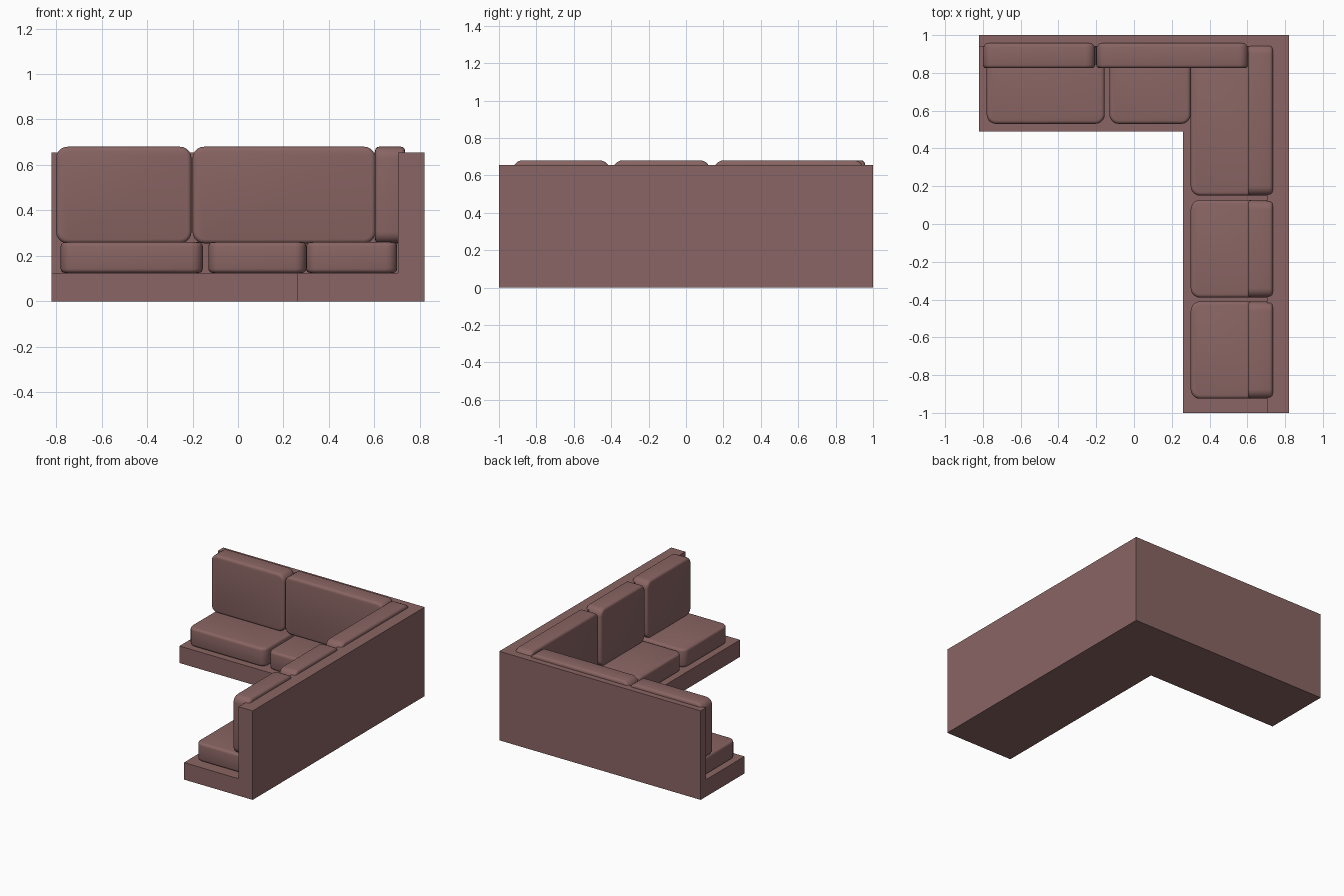
import bpy, bmesh
from mathutils import Vector

if "Cube" in bpy.data.objects:
    bpy.data.objects.remove(bpy.data.objects["Cube"])

mat = bpy.data.materials.new("upholstery")
mat.diffuse_color = (0.25, 0.13, 0.125, 1)
mat.use_nodes = True
mat.node_tree.nodes["Principled BSDF"].inputs["Base Color"].default_value = mat.diffuse_color


def finish(name, bm):
    bmesh.ops.recalc_face_normals(bm, faces=bm.faces)
    me = bpy.data.meshes.new(name)
    bm.to_mesh(me)
    bm.free()
    ob = bpy.data.objects.new(name, me)
    bpy.context.collection.objects.link(ob)
    me.materials.append(mat)
    return ob


def prism(name, outline, z0, z1):
    bm = bmesh.new()
    face = bm.faces.new([bm.verts.new((x, y, z0)) for x, y in outline])
    top = bmesh.ops.extrude_face_region(bm, geom=[face], use_keep_orig=True)
    verts = [g for g in top["geom"] if isinstance(g, bmesh.types.BMVert)]
    bmesh.ops.translate(bm, verts=verts, vec=(0, 0, z1 - z0))
    return finish(name, bm)


def cushion(name, lo, hi, axis, corner=0.05, edge=0.018):
    """Box with large corners around one axis and a softer small rim."""
    lo, hi = Vector(lo), Vector(hi)
    bm = bmesh.new()
    bmesh.ops.create_cube(bm, size=1)
    for v in bm.verts:
        v.co = Vector([(lo[i] + hi[i]) / 2 + v.co[i] * (hi[i] - lo[i]) for i in range(3)])
    along = [e for e in bm.edges
             if abs((e.verts[0].co - e.verts[1].co)[axis]) > 1e-4]
    bmesh.ops.bevel(bm, geom=along, offset=corner, segments=5, profile=0.5, affect='EDGES')
    # rims of the two end faces
    rim = [e for e in bm.edges
           if abs((e.verts[0].co - e.verts[1].co)[axis]) < 1e-4]
    bmesh.ops.bevel(bm, geom=rim, offset=edge, segments=3, profile=0.5, affect='EDGES')
    ob = finish(name, bm)
    bpy.ops.object.select_all(action='DESELECT')
    bpy.context.view_layer.objects.active = ob
    ob.select_set(True)
    bpy.ops.object.shade_smooth_by_angle(angle=0.7)
    return ob


# L-shaped plinth and the wall standing on its outer edges
prism("base", [(-0.82, 0.49), (0.26, 0.49), (0.26, -1), (0.82, -1),
               (0.82, 1), (-0.82, 1)], 0, 0.125)
prism("back_wall", [(-0.82, 0.94), (0.705, 0.94), (0.705, -1), (0.82, -1),
                    (0.82, 1), (-0.82, 1)], 0.125, 0.655)

# Rear wing: seats and back cushions
for i, (x0, x1) in enumerate([(-0.78, -0.155), (-0.13, 0.30)]):
    cushion(f"rear_seat_{i + 1}", (x0, 0.53, 0.125), (x1, 0.935, 0.26), 2)
for i, (x0, x1) in enumerate([(-0.80, -0.205), (-0.20, 0.605)]):
    cushion(f"rear_back_cushion_{i + 1}", (x0, 0.825, 0.255), (x1, 0.957, 0.68), 1)

# Right wing: seats and back cushions
for i, (y0, y1) in enumerate([(-0.925, -0.41), (-0.39, 0.127), (0.15, 0.935)]):
    cushion(f"side_seat_{i + 1}", (0.30, y0, 0.125), (0.70, y1, 0.26), 2)
for i, (y0, y1) in enumerate([(-0.925, -0.41), (-0.39, 0.127), (0.15, 0.95)]):
    cushion(f"side_back_cushion_{i + 1}", (0.603, y0, 0.255), (0.735, y1, 0.68), 0)
